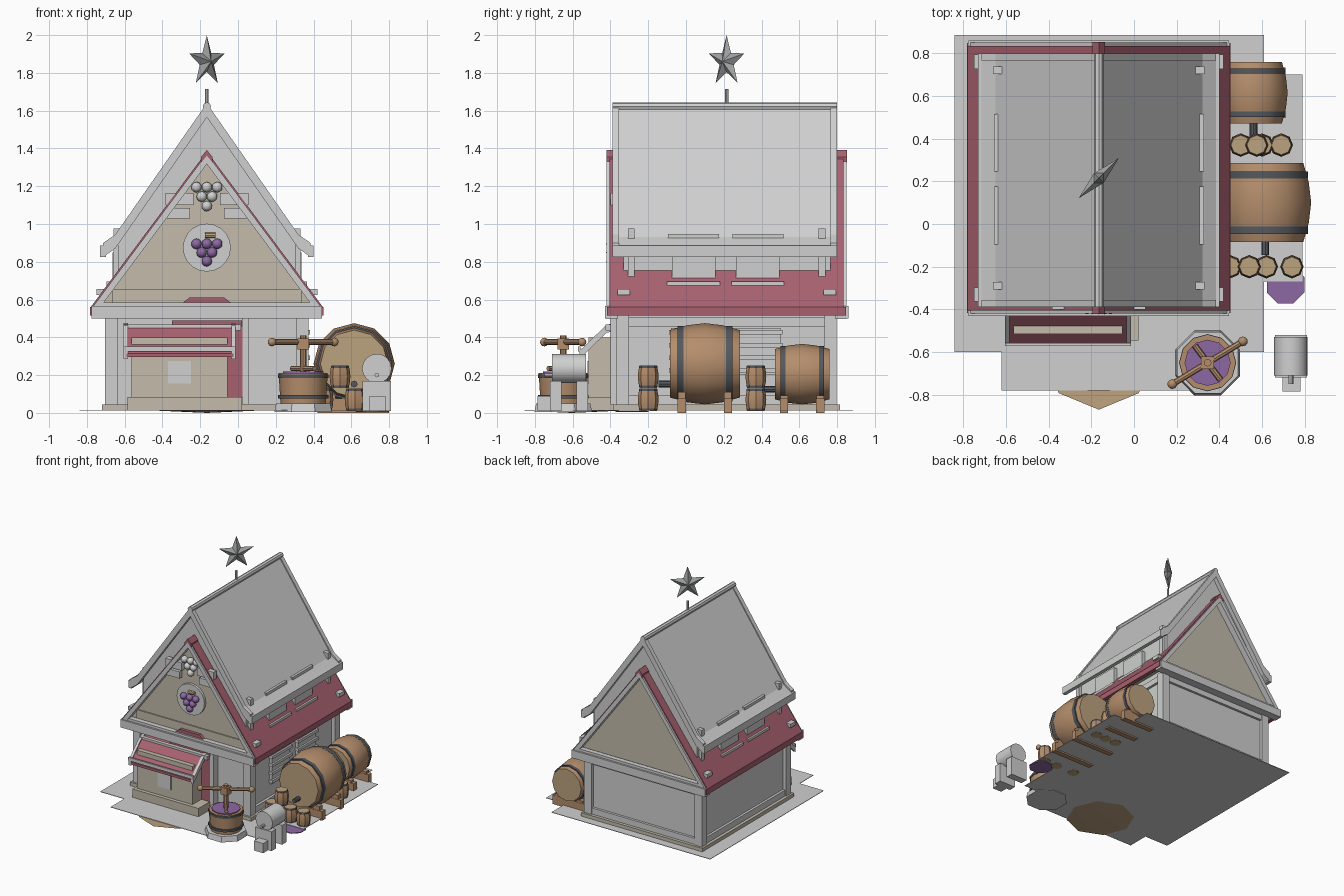
import bpy, bmesh
from math import sin, cos, pi, radians
from mathutils import Matrix, Vector

if "Cube" in bpy.data.objects:
    bpy.data.objects.remove(bpy.data.objects["Cube"])

CX, CY = -0.165, 0.215      # centre of the house


def material(name, *rgb):
    m = bpy.data.materials.new(name)
    m.use_nodes = True
    m.diffuse_color = (*rgb, 1)
    m.node_tree.nodes["Principled BSDF"].inputs["Base Color"].default_value = (*rgb, 1)
    return m


GREY = material("light grey", .62, .63, .62)
BEIGE = material("beige plaster", .55, .50, .41)
RED = material("dusty maroon", .39, .12, .16)
WOOD = material("barrel wood", .46, .27, .15)
TAN = material("barrel head tan", .50, .36, .21)
IRON = material("iron", .09, .10, .115)
PURPLE = material("grape purple", .27, .14, .37)
STEEL = material("star grey", .36, .37, .37)


def finish(name, bm, mats, smooth=False, recalc=True):
    if recalc:
        bmesh.ops.recalc_face_normals(bm, faces=bm.faces)
    me = bpy.data.meshes.new(name)
    bm.to_mesh(me)
    bm.free()
    for m in mats:
        me.materials.append(m)
    ob = bpy.data.objects.new(name, me)
    bpy.context.collection.objects.link(ob)
    if smooth:
        bpy.ops.object.select_all(action='DESELECT')
        ob.select_set(True)
        bpy.context.view_layer.objects.active = ob
        bpy.ops.object.shade_smooth_by_angle(angle=radians(40))
    return ob


def box(name, x, y, z, mat):
    bm = bmesh.new()
    bmesh.ops.create_cube(bm, size=1)
    for v in bm.verts:
        v.co = [a + (b - a) * (c + .5) for (a, b), c in zip((x, y, z), v.co)]
    return finish(name, bm, [mat])


def prism(name, pts, y, mat):
    """Extrude an x-z outline, measured from the house centre line, along y."""
    bm = bmesh.new()
    face = bm.faces.new([bm.verts.new((CX + px, y[0], pz)) for px, pz in pts])
    ext = bmesh.ops.extrude_face_region(bm, geom=[face])["geom"]
    bmesh.ops.translate(bm, vec=(0, y[1] - y[0], 0),
                        verts=[g for g in ext if isinstance(g, bmesh.types.BMVert)])
    return finish(name, bm, [mat])


def roof(name, outer, thick, y, mat, lift=0):
    """Symmetric roof shell; outer runs from the ridge to the right eave."""
    top = [(x, z + lift) for x, z in outer]
    low = [(x, z - thick) for x, z in outer]
    half = top + low[::-1]
    left = [(-x, z) for x, z in half]
    prism(name, half[:-1] + [low[0]] + left[::-1][1:-1], y, mat)


def lathe(name, profile, loc, mats, n=12, axis='Z', smooth=True, turn=0):
    bm = bmesh.new()
    rings = [[bm.verts.new((r * cos(2 * pi * i / n + turn), r * sin(2 * pi * i / n + turn), z))
              for i in range(n)] for r, z in profile]
    for a, b in zip(rings, rings[1:]):
        for i in range(n):
            j = (i + 1) % n
            bm.faces.new((a[i], a[j], b[j], b[i]))
    for ring in (rings[0], rings[-1]):
        bm.faces.new(ring).material_index = len(mats) - 1
    if axis != 'Z':
        bm.transform(Matrix.Rotation(pi / 2, 4, 'X' if axis == 'Y' else 'Y'))
    bm.transform(Matrix.Translation(loc))
    return finish(name, bm, mats, smooth)


def rod(name, a, b, r, mat, n=8):
    a, b = Vector(a), Vector(b)
    bm = bmesh.new()
    bmesh.ops.create_cone(bm, cap_ends=True, segments=n, radius1=r, radius2=r, depth=(b - a).length)
    bm.transform(Matrix.Translation((a + b) / 2) @ (b - a).to_track_quat('Z', 'Y').to_matrix().to_4x4())
    return finish(name, bm, [mat], True)


def ball(name, loc, r, mat):
    bm = bmesh.new()
    bmesh.ops.create_icosphere(bm, subdivisions=2, radius=r)
    bm.transform(Matrix.Translation(loc))
    return finish(name, bm, [mat], True)


# Ground slabs and the dished mat under the doorway
box("ground_main", (-.84, .61), (-.60, .885), (.012, .016), GREY)
box("ground_front", (-.62, .30), (-.78, -.60), (.012, .016), GREY)
box("ground_side", (.61, .79), (-.27, .70), (.012, .016), GREY)
bm = bmesh.new()
bmesh.ops.create_cone(bm, segments=8, radius1=0, radius2=.265, depth=.012)
bm.transform(Matrix.Translation((CX, -.605, .006)))
finish("entrance_mat", bm, [TAN], True, recalc=False)

# House body, plinth and timber frame
box("plinth", (CX - .555, CX + .555), (-.385, .815), (.014, .045), BEIGE)
box("house_walls", (CX - .51, CX + .51), (-.34, .77), (.03, .56), GREY)
for s in (-1, 1):
    for y in (-.335, .765):
        x = CX + s * .505
        box("corner_post", (x - .033, x + .033), (y - .033, y + .033), (.045, .52), GREY)
    x = CX + s * .51
    for z in (.07, .48):
        box("side_rail", (x - .02, x + .02), (-.34, .77), (z - .025, z + .025), GREY)
for z in (.07, .48):
    box("back_rail", (CX - .51, CX + .51), (.76, .79), (z - .025, z + .025), GREY)

# Lower roof with gables, verges and ledges
low = [(0, 1.385), (.615, .56)]
roof("lower_roof", low, .045, (-.405, .835), RED)
roof("lower_ridge_cap", [(0, 1.392), (.03, 1.355)], .03, (-.422, .852), RED)
for s in (-1, 1):
    box("lower_eave", sorted((CX + s * .585, CX + s * .618)), (-.418, .848), (.515, .56), RED)
    for y in (-.33, .76):
        x = CX + s * .555
        box("roof_bracket", (x - .03, x + .03), (y - .033, y + .033), (.625, .655), GREY)
prism("gable_wall", [(-.57, .565), (.57, .565), (0, 1.335)], (-.365, .795), BEIGE)
for y0, y1 in ((-.42, -.37), (.80, .85)):
    roof("gable_verge", [(0, 1.372), (.61, .553)], .055, (y0, y1), GREY)
    box("gable_ledge", (CX - .61, CX + .61), (y0 - .01, y1 + .01), (.50, .565), GREY)
    box("gable_ledge_trim", (CX - .57, CX + .57), (y0 + .005, y1 - .005), (.565, .585), GREY)
box("gable_band", (CX - .50, CX + .50), (-.375, -.36), (.585, .655), BEIGE)
prism("gable_red_wedge", [(-.125, .585), (.125, .585), (.09, .612), (-.09, .612)], (-.40, -.37), RED)

# Upper storey, dormer windows and steep roof
prism("upper_storey", [(-.47, .66), (.47, .66), (.47, .91), (0, 1.60), (-.47, .91)], (-.33, .765), GREY)
high = [(0, 1.625), (.485, .93), (.55, .885)]
roof("upper_roof", high, .05, (-.375, .785), GREY)
for y in ((-.39, -.355), (.765, .80)):
    roof("upper_verge", high, .06, y, GREY, lift=.014)
rod("ridge_pole", (CX, -.39, 1.622), (CX, .80, 1.622), .022, GREY)
for s in (-1, 1):
    box("upper_eave", sorted((CX + s * .535, CX + s * .566)), (-.39, .80), (.825, .885), GREY)
    for y in (.04, .38):
        box("dormer_window", sorted((CX + s * .44, CX + s * .50)), (y - .115, y + .115), (.70, .85), GREY)
        box("dormer_sill", sorted((CX + s * .44, CX + s * .53)), (y - .14, y + .14), (.675, .695), GREY)
        box("roof_slit_trim", sorted((CX + s * .47, CX + s * .492)), (y - .135, y + .135), (.92, .948), GREY)
    for y in (-.29, .72):
        box("eave_strut", sorted((CX + s * .43, CX + s * .495)), (y - .018, y + .018), (.71, .975), GREY)

# Side windows with slats
for s in (-1, 1):
    x = CX + s * .51
    for y in (.04, .38) if s > 0 else ():
        box("side_window", (x, x + .02), (y - .12, y + .12), (.20, .45), GREY)
        for i in range(4):
            z = .225 + i * .067
            box("window_slat", (x, x + .035), (y - .13, y + .13), (z - .012, z + .012), GREY)

# Gable ornaments: medallion with grapes, pale grapes and side blocks
lathe("medallion", [(.127, -.01), (.127, .01)], (CX, -.375, .875), [GREY], 20, 'Y')
for mat, zc, step, y in ((PURPLE, .895, .046, -.395), (GREY, 1.195, .05, -.385)):
    for row in range(3):
        for i in range(3 - row):
            ball("grape", (CX + (i - (2 - row) / 2) * .055, y, zc - row * step), .028, mat)
rod("grape_stem", (CX - .01, -.395, .94), (CX + .045, -.395, .94), .015, TAN)
for s in (-1, 1):
    for a, b, z0, z1 in ((.07, .22, 1.10, 1.165), (.09, .21, 1.03, 1.085)):
        box("gable_block", sorted((CX + s * a, CX + s * b)), (-.40, -.36), (z0, z1), GREY)

# Star on its rod
rod("star_rod", (CX, CY, 1.60), (CX, CY, 1.715), .009, GREY)
bm = bmesh.new()
rim = [bm.verts.new(((.14, .056)[i % 2] * sin(i * pi / 5), 0, (.14, .056)[i % 2] * cos(i * pi / 5)))
       for i in range(10)]
for side in (-.032, .032):
    hub = bm.verts.new((0, side, 0))
    for i in range(10):
        bm.faces.new((rim[i], rim[(i + 1) % 10], hub))
bm.transform(Matrix.Translation((CX, CY, 1.86)) @ Matrix.Rotation(pi / 4, 4, 'Z'))
finish("star", bm, [STEEL])

# Front stall with awning, window and door
box("stall_base", (-.585, .02), (-.545, -.34), (.014, .085), BEIGE)
box("stall_walls", (-.565, -.055), (-.515, -.34), (.085, .40), BEIGE)
box("stall_window", (-.37, -.25), (-.522, -.51), (.155, .275), GREY)
box("door", (-.055, .025), (-.40, -.34), (.085, .46), RED)
box("door_head", (-.35, .02), (-.39, -.34), (.46, .49), RED)
box("door_post", (.025, .055), (-.40, -.34), (.045, .50), GREY)


def awning(name, x, drop, lift, mat):
    bm = bmesh.new()
    line = [(-.36, .465), (-.42, .455), (-.565, .315)]
    pts = [(y, z + lift) for y, z in line] + [(y, z - drop) for y, z in line[::-1]]
    a, b = ([bm.verts.new((q, y, z)) for y, z in pts] for q in x)
    bm.faces.new(a)
    bm.faces.new(b)
    for i in range(len(pts)):
        j = (i + 1) % len(pts)
        bm.faces.new((a[i], a[j], b[j], b[i]))
    finish(name, bm, [mat])


awning("awning", (-.59, -.025), .02, 0, RED)
for x in (-.605, -.035):
    awning("awning_edge", (x, x + .022), .03, .012, GREY)
box("awning_lip", (-.605, -.013), (-.572, -.558), (.325, .352), GREY)
box("awning_top_rail", (-.605, .015), (-.425, -.395), (.435, .468), GREY)


# Lying barrels with hoops, taps and cradles; standing kegs
def barrel(name, loc, r, half, axis, hoops, n=12):
    lathe(name, [(r * .83, -half), (r * .95, -half * .5), (r, 0), (r * .95, half * .5), (r * .83, half)],
          loc, [WOOD, TAN], n, axis)
    for h in hoops:
        at = Vector(loc) + (Vector((0, h, 0)) if axis == 'Y' else Vector((0, 0, h)))
        w = half * .09
        hr = r * (.93 if abs(h) < half * .8 else .885)
        lathe(name + "_hoop", [(hr, -w), (hr, w)], at, [IRON], n, axis)


for x, y, z, r, half, end in ((.615, .10, .26, .215, .185, .80), (.56, .615, .205, .16, .145, .71)):
    barrel("barrel", (x, y, z), r, half, 'Y', (-half * .7, half * .7))
    rod("barrel_tap", (x, y - half - .06, z - r * .5), (x, y - half, z - r * .5), .018, IRON)
    for s in (-1, 1):
        yb = y + s * half * .66
        box("cradle_beam", (.42, end), (yb - .022, yb + .022), (0, z - r + .03), WOOD)
        for t in (-1, 1):
            xb = x + t * r * .6
            box("cradle_chock", (xb - .03, xb + .03), (yb - .02, yb + .02), (.05, z - r * .7), WOOD)
kegs = [(.45, -.2, 0), (.62, -.2, 0), (.74, -.2, 0), (.54, -.2, 1),
        (.50, .37, 0), (.60, .37, 0), (.69, .37, 0), (.575, .37, 1)]
for x, y, level in kegs:
    barrel("keg", (x, y, .07 + level * .122), .055, .06, 'Z', (-.05, .05), 8)

# Wine press
px, py = .345, -.65
lathe("press_base", [(.165, .005), (.155, .05)], (px, py, 0), [GREY], 8, turn=pi / 8)
lathe("press_tub", [(.12, .05), (.13, .21)], (px, py, 0), [WOOD], 12)
for z in (.085, .195):
    lathe("press_hoop", [(.134, z - .009), (.134, z + .009)], (px, py, 0), [IRON], 12)
lathe("press_wine", [(.108, .20), (.108, .218)], (px, py, 0), [PURPLE], 12)
rod("press_screw", (px, py, .2), (px, py, .41), .018, WOOD)
rod("press_plank", (px - .06, py + .08, .235), (px + .06, py - .08, .235), .014, WOOD)
box("press_collar", (px - .03, px + .03), (py - .03, py + .03), (.335, .395), WOOD)
grip = Vector((.165, .10, 0))
hub = Vector((px, py, .375))
rod("press_handle", hub - grip, hub + grip, .015, WOOD)
for s in (-1, 1):
    ball("handle_knob", hub + s * grip, .023, WOOD)

# Grape crusher and spilled juice
lathe("crusher_drum", [(.078, -.09), (.078, .09)], (.735, -.62, .235), [GREY], 16, 'Y')
for y in (-.69, -.55):
    box("crusher_leg", (.66, .81), (y - .03, y + .03), (.01, .17), GREY)
box("crusher_tray", (.695, .78), (-.785, -.70), (.01, .09), GREY)
rod("crusher_spout", (.735, -.75, .20), (.735, -.70, .20), .012, GREY)
lathe("juice_puddle", [(.095, .004), (.095, .01)], (.71, -.285, 0), [PURPLE], 8, turn=pi / 8)
